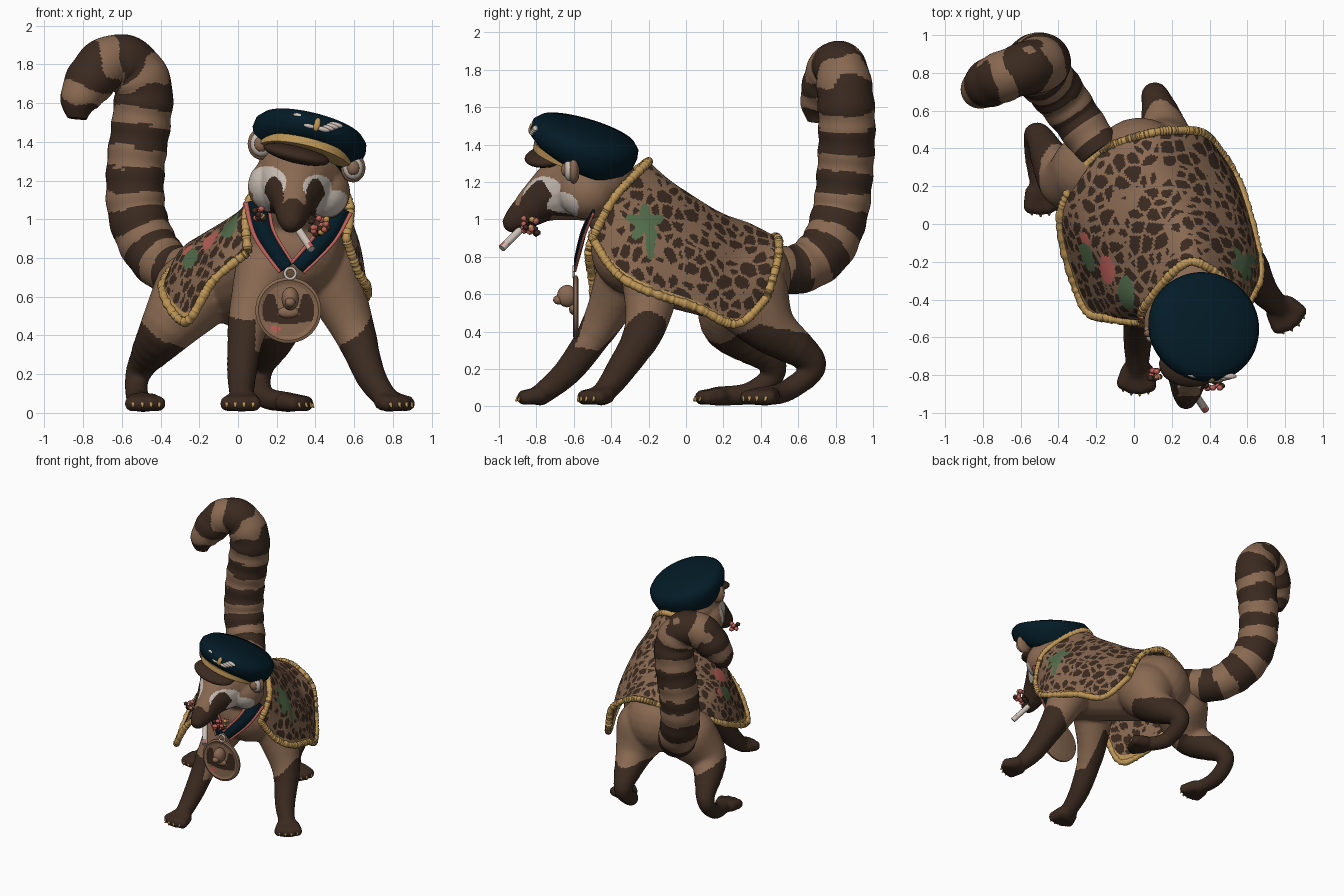
import bpy, bmesh, math, random
from mathutils import Vector, Matrix, noise

if "Cube" in bpy.data.objects:
    bpy.data.objects.remove(bpy.data.objects["Cube"])

random.seed(4)
COLOURS = {"tan_fur": (0.25, 0.142, 0.083), "dark_fur": (0.043, 0.023, 0.014), "navy": (0.001, 0.011, 0.02),
           "gold": (0.52, 0.31, 0.095), "cream": (0.60, 0.53, 0.47), "coral": (0.52, 0.12, 0.10),
           "green": (0.085, 0.15, 0.07)}
TAN, DARK, NAVY, GOLD, CREAM, CORAL, GREEN = range(7)
MATS = []
for name, c in COLOURS.items():
    m = bpy.data.materials.new(name)
    m.diffuse_color = (*c, 1)
    m.use_nodes = True
    m.node_tree.nodes["Principled BSDF"].inputs["Base Color"].default_value = m.diffuse_color
    MATS.append(m)


def finish(name, bm, rule, voxel=0, solid=0):
    """Make an object; rule is a colour index or a function of the face centre."""
    bmesh.ops.recalc_face_normals(bm, faces=bm.faces)
    me = bpy.data.meshes.new(name)
    bm.to_mesh(me)
    bm.free()
    ob = bpy.data.objects.new(name, me)
    bpy.context.collection.objects.link(ob)
    if voxel:
        r = ob.modifiers.new("blend", 'REMESH')
        r.mode, r.voxel_size = 'VOXEL', voxel
        s = ob.modifiers.new("relax", 'SMOOTH')
        s.factor, s.iterations = 0.5, 6
        dg = bpy.context.evaluated_depsgraph_get()
        me = bpy.data.meshes.new_from_object(ob.evaluated_get(dg))
        ob.modifiers.clear()
        ob.data = me
    me.materials.clear()
    for m in MATS:
        me.materials.append(m)
    for p in me.polygons:
        p.material_index = rule(p.center) if callable(rule) else rule
    if solid:
        ob.modifiers.new("thickness", 'SOLIDIFY').thickness = solid
    bpy.ops.object.select_all(action='DESELECT')
    ob.select_set(True)
    bpy.context.view_layer.objects.active = ob
    bpy.ops.object.shade_smooth_by_angle(angle=math.radians(60))
    return ob


def spline(pts, t):
    """Catmull-Rom through tuples, t in 0..1."""
    n = len(pts) - 1
    i = min(int(t * n), n - 1)
    f = t * n - i
    a, b, c, d = (Vector(pts[max(0, min(n, i + k))]) for k in (-1, 0, 1, 2))
    return b + 0.5 * f * (c - a + f * (2 * a - 5 * b + 4 * c - d + f * (3 * (b - c) + d - a)))


def loft(bm, rings):
    rows = [[bm.verts.new(p) for p in r] for r in rings]
    for a, b in zip(rows, rows[1:]):
        for j in range(len(a)):
            k = (j + 1) % len(a)
            bm.faces.new((a[j], a[k], b[k], b[j]))
    bm.faces.new(rows[0])
    bm.faces.new(rows[-1])


def tube(bm, path, sides=12):
    """Sweep circles along (x, y, z, radius) samples."""
    rings, side = [], None
    for i, p in enumerate(path):
        t = (Vector(path[min(i + 1, len(path) - 1)][:3]) - Vector(path[max(i - 1, 0)][:3])).normalized()
        side = t.orthogonal() if side is None else side - t * side.dot(t)
        side.normalize()
        up = t.cross(side)
        rings.append([Vector(p[:3]) + p[3] * (math.cos(a) * side + math.sin(a) * up)
                      for a in (2 * math.pi * j / sides for j in range(sides))])
    loft(bm, rings)


def ball(bm, c, s, sub=2, mat=None):
    m = Matrix.Translation(c) @ Matrix.Diagonal((*s, 1))
    bmesh.ops.create_icosphere(bm, subdivisions=sub, radius=1, matrix=(mat or Matrix()) @ m)


def limb(bm, pts, steps=24):
    for i in range(steps + 1):
        q = spline(pts, i / steps)
        ball(bm, q[:3], (q[3],) * 3, 3 if q[3] > 0.1 else 2)


def blob(p, q, a, b, ra, rb):
    return ((p - a) / ra) ** 2 + ((q - b) / rb) ** 2 < 1


# Body with four striding legs
bm = bmesh.new()
limb(bm, [(0.3, -0.26, 0.84, 0.25), (0.18, 0, 0.76, 0.25), (0.03, 0.31, 0.69, 0.255)])
limb(bm, [(0.3, -0.22, 0.95, 0.22), (0.32, -0.42, 1.14, 0.19)], 8)
legs = [  # joints with radius, then the toe heading
    ([(0.14, -0.32, 0.72, .16), (0.05, -0.45, 0.45, .105), (0.02, -0.62, 0.2, .08), (0.02, -0.78, 0.06, .06)], (-0.1, -1)),
    ([(0.47, -0.18, 0.72, .17), (0.6, -0.22, 0.42, .11), (0.69, -0.36, 0.18, .08), (0.78, -0.45, 0.06, .06)], (0.6, -0.8)),
    ([(-0.23, 0.28, 0.62, .21), (-0.37, 0.23, 0.43, .14), (-0.51, 0.47, 0.22, .072), (-0.52, 0.36, 0.08, .062),
      (-0.49, 0.17, 0.055, .055)], (0.15, -1)),
    ([(0.15, 0.33, 0.6, .22), (0.17, 0.45, 0.42, .14), (0.11, 0.68, 0.23, .075), (0.13, 0.55, 0.09, .062),
      (0.26, 0.42, 0.055, .055)], (0.85, -0.5))]
claws = bmesh.new()
for pts, head in legs:
    limb(bm, pts)
    f = Vector((*head, 0)).normalized()
    s = Vector((-f.y, f.x, 0))
    foot = Vector(pts[-1][:3])
    for k in (-1.5, -0.5, 0.5, 1.5):
        tip = foot + f * (0.085 - 0.008 * k * k) + s * k * 0.045
        tip.z = 0.048
        limb(bm, [(*(foot + s * k * 0.028), 0.05), (*tip, 0.043)], 3)
        c = tip + f * 0.032
        tube(claws, [(*c, 0.011), (*(c + f * 0.014 - Vector((0, 0, 0.02))), 0.004)], 6)


def body_colour(c):
    w = noise.noise(c * 5) * 0.08
    if c.y < -0.08 and c.x < 0.28:
        return DARK if c.z < (0.5 if c.x < 0.09 else 0.28) + w else TAN
    if c.y < -0.04:
        return DARK if c.z < 0.36 + 0.9 * (c.x - 0.56) + w else TAN
    return DARK if c.z < (0.41 if c.x > -0.1 else 0.34 + max(0, -0.38 - c.x)) + w else TAN


finish("body_and_legs", bm, body_colour, voxel=0.014)
finish("claws", claws, GOLD)

# Ringed tail with a hooked tip
TAIL = [(-0.18, 0.38, 0.76, .12), (-0.32, 0.58, 0.73, .13), (-0.44, 0.74, 0.83, .145), (-0.52, 0.82, 1.02, .15),
        (-0.53, 0.85, 1.25, .15), (-0.5, 0.86, 1.5, .152), (-0.49, 0.85, 1.68, .15), (-0.56, 0.83, 1.8, .14),
        (-0.67, 0.79, 1.81, .135), (-0.76, 0.75, 1.72, .13), (-0.82, 0.71, 1.61, .1), (-0.83, 0.70, 1.52, .05)]
samples = [spline(TAIL, i / 240) for i in range(241)]
lengths = [0]
for a, b in zip(samples, samples[1:]):
    lengths.append(lengths[-1] + (b - a).length)
bm = bmesh.new()
tube(bm, [(*q[:3], q[3] * (1 + 0.02 * math.sin(l * 50))) for q, l in zip(samples, lengths)], 48)


def tail_colour(c):
    i = min(range(241), key=lambda k: (samples[k].xyz - c).length_squared)
    wobble = 0.9 * noise.noise(c * 5) if lengths[i] < 1.35 else 2.5 * noise.noise(c * 6)
    return DARK if math.sin(lengths[i] * 28.6 - 1.6 + wobble) < 0.2 else TAN


finish("tail", bm, tail_colour)

# Head with a long drooping muzzle
bm = bmesh.new()
limb(bm, [(0.32, -0.5, 1.22, .23), (0.3, -0.62, 1.18, .185), (0.29, -0.76, 1.11, .122), (0.28, -0.87, 1.025, .086),
          (0.275, -0.925, 0.985, .058)], 20)
for x, z in ((0.18, 1.17), (0.45, 1.14)):
    ball(bm, (x, -0.53, z), (0.13, 0.15, 0.14), 3)


def head_colour(c):
    u = abs(c.x - 0.285)
    if u > 0.12 and blob(c.y, c.z, -0.66, 1.06, 0.085, 0.085):  # pale cheeks
        return CREAM
    if c.y < -0.55:
        # dark muzzle below a tan bridge, eye streaks, then pale brows
        if c.y < -0.91 or (c.y < -0.72 and c.z < 1.06 + 0.5 * max(0, u - 0.03)):
            return DARK
        if blob(c.x, c.z, 0.185, 1.12, 0.05, 0.1) or blob(c.x, c.z, 0.4, 1.11, 0.05, 0.1):
            return DARK
        if blob(c.x, c.z, 0.15, 1.19, 0.1, 0.085) or blob(c.x, c.z, 0.41, 1.17, 0.075, 0.06):
            return CREAM
    return TAN


finish("head", bm, head_colour, voxel=0.009)

# Round ears, each with a pale lining
for side, p, k in (("right", (0.12, -0.58, 1.39), 1.1), ("left", (0.595, -0.6, 1.265), 1)):
    for part, dy, r, col in (("ear", 0, .075, TAN), ("ear_lining", -.022, .06, CREAM), ("ear_hollow", -.036, .04, TAN)):
        bm = bmesh.new()
        ball(bm, (p[0], p[1] + dy, p[2]), (r * 0.85 * k, 0.032, r * k), 3)
        finish(f"{side}_{part}", bm, col)

# Tilted cap sagging at the back: crown, band, visor and winged badge
up = Vector((0.25, 0.3, 1)).normalized()
CAP = Matrix.Translation((0.37, -0.545, 1.42)) @ Vector((0, 0, 1)).rotation_difference(up).to_matrix().to_4x4()


def lathe(name, profile, col, mat, sag=0.0):
    bm = bmesh.new()
    loft(bm, [[mat @ Vector((r * math.cos(a), r * math.sin(a), z + min(z, 0) * sag * math.sin(a)))
               for a in (2 * math.pi * j / 48 for j in range(48))] for r, z in profile])
    finish(name, bm, col)


lathe("cap_crown", [(.2, -.13), (.25, -.115), (.285, -.07), (.3, -.01), (.294, .03), (.265, .06), (.15, .082),
                    (.03, .088)], NAVY, CAP, 0.4)
lathe("cap_band", [(.225, -.12), (.25, -.115), (.255, -.075), (.225, -.07)], GOLD, CAP)
bm = bmesh.new()
ball(bm, (0, 0, 0), (0.175, 0.12, 0.045), 3,
     CAP @ Matrix.Translation((-0.04, -0.165, -0.15)) @ Matrix.Rotation(math.radians(22), 4, 'X'))
finish("cap_visor", bm, DARK)
bm = bmesh.new()
for s in (-1, 1):
    for k in range(4):
        ball(bm, (0.03 + s * (0.035 + 0.02 * k), -0.282 + 0.003 * k, -0.02 + 0.014 * k), (0.04, 0.016, 0.014), 2, CAP)
finish("badge_wings", bm, CREAM)
bm = bmesh.new()
ball(bm, (0.03, -0.287, -0.005), (0.02, 0.018, 0.038), 2, CAP)
finish("badge_centre", bm, GOLD)

# Spotted cape: sections from neck to rump, each from right-hand hem over the spine to the other hem
CAPE = [[(0.05, -0.52, 0.83), (0.06, -0.43, 1.10), (0.3, -0.20, 1.31), (0.56, -0.38, 1.12), (0.56, -0.5, 0.9)],
        [(-0.13, -0.5, 0.68), (-0.03, -0.35, 1.0), (0.27, -0.1, 1.22), (0.57, -0.27, 1.03), (0.62, -0.39, 0.73)],
        [(-0.27, -0.43, 0.47), (-0.13, -0.24, 0.91), (0.24, 0.0, 1.15), (0.58, -0.15, 0.95), (0.67, -0.24, 0.63)],
        [(-0.39, -0.02, 0.63), (-0.25, 0.02, 0.88), (0.16, 0.18, 1.04), (0.52, 0.1, 0.83), (0.61, 0.05, 0.53)],
        [(-0.32, 0.22, 0.76), (-0.2, 0.26, 0.9), (0.12, 0.34, 0.975), (0.45, 0.28, 0.73), (0.53, 0.27, 0.44)],
        [(-0.18, 0.39, 0.83), (-0.05, 0.44, 0.88), (0.14, 0.49, 0.9), (0.34, 0.49, 0.78), (0.42, 0.43, 0.58)]]
NU, NV = 130, 150
columns = [[spline(row, v / NV) for row in CAPE] for v in range(NV + 1)]
grid = [[spline(col, u / NU) for col in columns] for u in range(NU + 1)]
bm = bmesh.new()
rows = [[bm.verts.new(p) for p in r] for r in grid]
for u in range(NU):
    for v in range(NV):
        bm.faces.new((rows[u][v], rows[u][v + 1], rows[u + 1][v + 1], rows[u + 1][v]))


def cape_colour(c):
    if c.x > 0.45:  # palm tree
        y, z = c.y + 0.22, c.z - 0.98
        if math.hypot(y, z) < 0.08 + 0.025 * math.cos(5 * math.atan2(z, y) - 1.5) or blob(y, z, .03, -.1, .025, .1):
            return GREEN
    if c.x < 0.05:  # blossoms and leaves
        for x, y, z, rx, ry, rz, col in ((-.04, -.37, .97, .05, .1, .1, GREEN), (-.25, -.18, .8, .05, .1, .06, GREEN),
                                         (-.14, -.24, .89, .05, .08, .07, CORAL), (-.28, -.1, .86, .045, .06, .05, CORAL)):
            if ((c.x - x) / rx) ** 2 + ((c.y - y) / ry) ** 2 + ((c.z - z) / rz) ** 2 < 1:
                return col
    d = noise.voronoi(c * 13)[0]
    return DARK if d[1] - d[0] > 0.18 else TAN


cape = finish("cape", bm, cape_colour, solid=0.012)
for p in cape.data.polygons:  # gold border
    u, v = divmod(p.index, NV)
    if min(v, NV - 1 - v) < 6 or u < 4 or u > NU - 5:
        p.material_index = GOLD

# Ruffled gold trim all round the cape
edge = (grid[0] + [r[NV] for r in grid[1:]] + grid[NU][-2::-1] + [r[0] for r in grid[-2:0:-1]] + [grid[0][0]])
dense = [edge[i].lerp(edge[i + 1], k / 2) for i in range(len(edge) - 1) for k in (0, 1)]
bm = bmesh.new()
tube(bm, [(*p, 0.023 + 0.007 * noise.noise(Vector((i * 0.45, 0.3, 0)))) for i, p in enumerate(dense)], 10)
finish("cape_trim", bm, GOLD)

# Neck ribbon, navy with coral edges
for side, pts in (("right", [(0.10, -0.5, 1.1), (0.135, -0.55, 0.93), (0.25, -0.6, 0.75)]),
                  ("left", [(0.53, -0.5, 1.06), (0.455, -0.56, 0.91), (0.31, -0.6, 0.75)])):
    path = [spline(pts, i / 24) for i in range(25)]
    for part, lo, hi in (("outer_edge", -.075, -.05), ("ribbon", -.05, .05), ("inner_edge", .05, .07)):
        bm = bmesh.new()
        prev = None
        for i, p in enumerate(path):
            t = path[min(i + 1, 24)] - path[max(i - 1, 0)]
            w = Vector((-t.z, 0, t.x)).normalized() * (1 - 0.35 * i / 24)
            cur = [bm.verts.new(p + w * k) for k in (lo, hi)]
            if prev:
                bm.faces.new((prev[0], prev[1], cur[1], cur[0]))
            prev = cur
        finish(f"{side}_{part}", bm, NAVY if part == "ribbon" else CORAL, solid=0.012)

# Hanging medal with painted field and a raised bust
MEDAL = Matrix.Translation((0.26, -0.59, 0.53)) @ Matrix.Rotation(math.radians(90), 4, 'X')
lathe("medal_disc", [(.155, -.014), (.17, -.008), (.17, .008), (.155, .014), (.15, .01)], TAN, MEDAL)
bm = bmesh.new()
bmesh.ops.create_grid(bm, x_segments=44, y_segments=44, size=0.14, matrix=MEDAL @ Matrix.Translation((0, 0, 0.012)))
bmesh.ops.delete(bm, geom=[f for f in bm.faces if math.hypot(f.calc_center_median().x - .26,
                                                              f.calc_center_median().z - .53) > .135], context='FACES')


def field_colour(c):
    x, z = c.x - 0.26, c.z - 0.53
    if blob(x, z, -0.07, -0.095, 0.03, 0.018):
        return CORAL
    side = abs(x) > 0.05 + 0.3 * abs(z) and -0.06 < z < 0.08
    return DARK if side or blob(x, z, 0, -0.045, 0.11, 0.025) else TAN


finish("medal_field", bm, field_colour)
bm = bmesh.new()
ball(bm, (0.27, -0.635, 0.59), (0.045, 0.055, 0.06), 3)
ball(bm, (0.27, -0.68, 0.57), (0.028, 0.032, 0.026), 2)
ball(bm, (0.26, -0.605, 0.52), (0.055, 0.02, 0.03), 3)
finish("medal_bust", bm, TAN)
bm = bmesh.new()
tube(bm, [(0.27 + 0.028 * math.cos(a), -0.6, 0.72 + 0.028 * math.sin(a), 0.008)
          for a in (2 * math.pi * i / 20 for i in range(21))], 8)
finish("medal_ring", bm, CREAM)

# Cigarette and flower posies at the mouth
bm = bmesh.new()
tube(bm, [(0.31, -0.88, 0.95, .02), (0.36, -0.955, 0.875, .02), (0.365, -0.963, 0.867, .02), (0.38, -0.985, 0.845, .02)], 14)
finish("cigarette", bm, lambda c: CORAL if 0.868 < c.z < 0.872 else CREAM)
for side, c in (("left", Vector((0.42, -0.83, 0.965))), ("right", Vector((0.11, -0.8, 1.03)))):
    for part, col, n in (("petals", CORAL, 12), ("buds", GOLD, 3), ("stems", DARK, 8)):
        bm = bmesh.new()
        for i in range(n if side == "left" else n // 2):
            o = Vector([random.uniform(-1, 1) for _ in range(3)]) * (0.045 if side == "left" else 0.025)
            ball(bm, c + o, (0.02, 0.018, 0.018), 1)
        finish(f"{side}_posy_{part}", bm, col)
